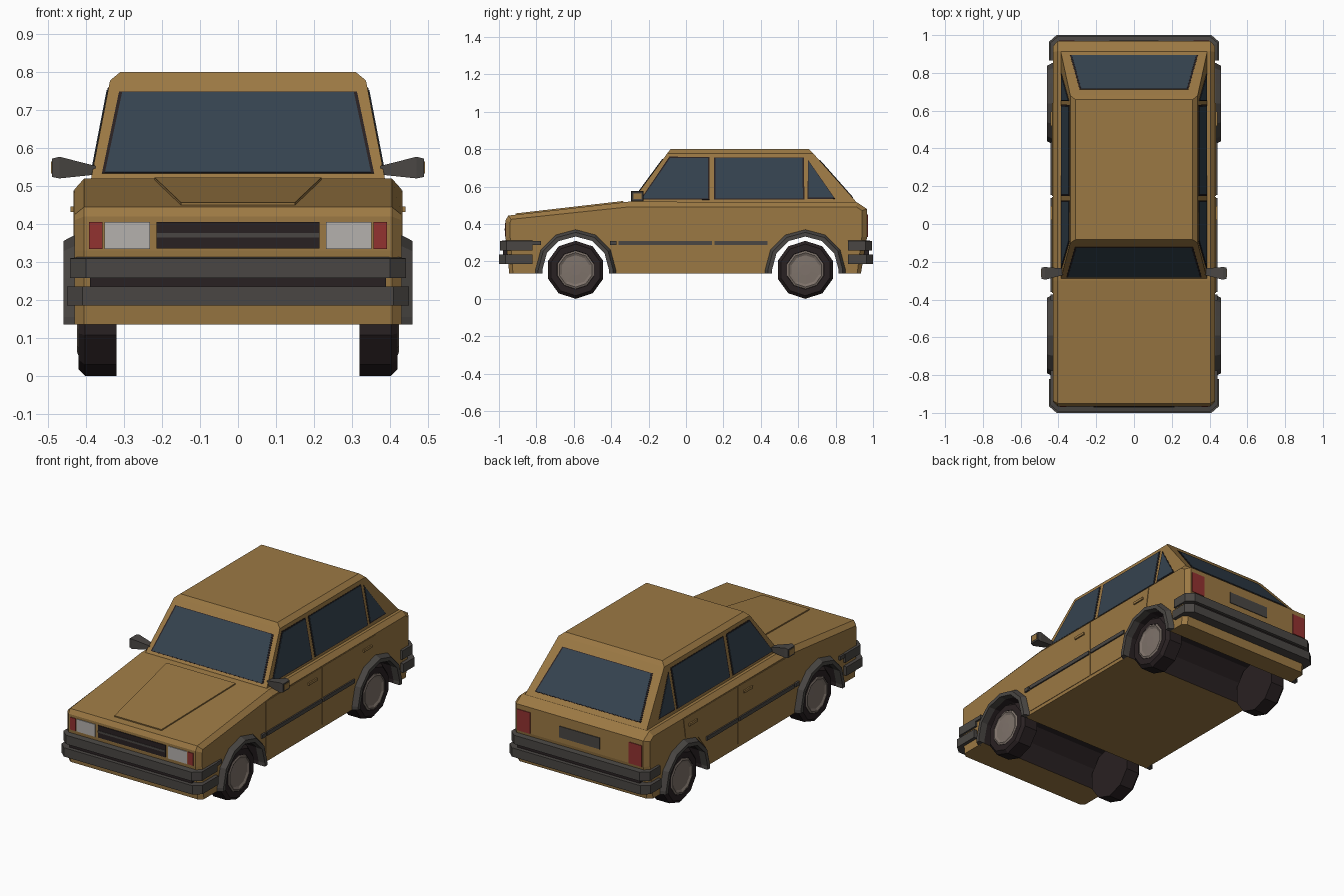
import bpy, bmesh, math
from mathutils import Vector

if "Cube" in bpy.data.objects:
    bpy.data.objects.remove(bpy.data.objects["Cube"])

def material(name, r, g, b):
    m = bpy.data.materials.new(name)
    m.diffuse_color = (r, g, b, 1)
    m.use_nodes = True
    m.node_tree.nodes["Principled BSDF"].inputs["Base Color"].default_value = m.diffuse_color
    return m

GOLD = material("gold_paint", 0.33, 0.19, 0.057)
GLASS = material("blue_glass", 0.035, 0.055, 0.078)
GREY = material("grey_plastic", 0.068, 0.062, 0.057)
DARK = material("dark_rubber", 0.022, 0.015, 0.016)
HUB = material("hub_metal", 0.21, 0.17, 0.145)
RED = material("red_lamp", 0.29, 0.032, 0.03)
LAMP = material("white_lamp", 0.46, 0.44, 0.42)

def loft(name, rings, mat, second=None, second_segments=()):
    """Closed rings joined by quads, capped; some segments may use a second material."""
    bm = bmesh.new()
    vs = [[bm.verts.new(p) for p in ring] for ring in rings]
    n = len(rings[0])
    for a, b in zip(vs, vs[1:]):
        for i in range(n):
            j = (i + 1) % n
            f = bm.faces.new((a[i], a[j], b[j], b[i]))
            f.material_index = 1 if i in second_segments else 0
    bm.faces.new(vs[0])
    bm.faces.new(vs[-1])
    bmesh.ops.recalc_face_normals(bm, faces=bm.faces)
    me = bpy.data.meshes.new(name)
    bm.to_mesh(me)
    bm.free()
    me.materials.append(mat)
    if second:
        me.materials.append(second)
    ob = bpy.data.objects.new(name, me)
    bpy.context.collection.objects.link(ob)
    return ob

def plate(name, pts, mat, t=0.004, grow=0.0):
    """Thin flat plate lying on a planar outline, optionally grown about its middle."""
    pts = [Vector(p) for p in pts]
    mid = sum(pts, Vector()) / len(pts)
    pts = [p + (p - mid).normalized() * grow for p in pts]
    n = (pts[1] - pts[0]).cross(pts[2] - pts[0]).normalized() * t
    return loft(name, [[p - n for p in pts], [p + n for p in pts]], mat)

def box(name, x, y, z, mat):
    return loft(name, [[(x[0], y[0], k), (x[1], y[0], k), (x[1], y[1], k), (x[0], y[1], k)] for k in z], mat)

def window(name, pts):
    plate(name + "_seal", pts, DARK, 0.002, 0.009)
    plate(name, pts, GLASS, 0.004)

def rect_y(name, x0, x1, z0, z1, y, mat, t=0.004):
    plate(name, [(x0, y, z0), (x1, y, z0), (x1, y, z1), (x0, y, z1)], mat, t)

AXLES = {"front": -0.59, "rear": 0.638}
WZ, FLOOR = 0.155, 0.135

def arch(cy, r):
    pts = [(cy - r, FLOOR)]
    for k in range(7):
        a = math.pi - k * math.pi / 6
        pts.append((cy + r * math.cos(a), WZ + r * math.sin(a)))
    return pts + [(cy + r, FLOOR)]

# Lower body: side outline with wheel tunnels, lofted across the width
arches = arch(AXLES["front"], 0.18) + arch(AXLES["rear"], 0.18)
mid_line = [(-0.945, FLOOR)] + arches + [
    (0.935, FLOOR), (0.968, 0.33), (0.968, 0.48), (0.915, 0.515),
    (-0.30, 0.52), (-0.95, 0.445), (-0.965, 0.42), (-0.965, 0.33)]
side_line = [(-0.925, FLOOR)] + arches + [
    (0.915, FLOOR), (0.94, 0.33), (0.94, 0.472), (0.91, 0.492),
    (-0.30, 0.492), (-0.935, 0.425), (-0.94, 0.41), (-0.94, 0.33)]
rings = [[(x, y, z) for y, z in line] for x, line in
         ((-0.43, side_line), (-0.405, mid_line), (0.405, mid_line), (0.43, side_line))]
loft("lower_body", rings, GOLD, DARK, set(range(1, 9)) | set(range(10, 18)))

# Cabin
def cabin_ring(hw, y0, y1, z):
    return [(-hw, y0, z), (hw, y0, z), (hw, y1, z), (-hw, y1, z)]
loft("cabin", [cabin_ring(0.391, -0.306, 0.928, 0.498), cabin_ring(0.337, -0.10, 0.68, 0.778),
               cabin_ring(0.31, -0.083, 0.658, 0.80)], GOLD)

def side_x(z):
    return 0.391 - (z - 0.498) * 0.054 / 0.28
def front_y(z):
    return -0.306 + (z - 0.498) * 0.206 / 0.28
def rear_y(z):
    return 0.928 - (z - 0.498) * 0.248 / 0.28

# Windscreen and rear window
for name, fy, wb, wt, zb, zt in (("windscreen", front_y, 0.35, 0.305, 0.535, 0.745),
                                 ("rear_window", rear_y, 0.33, 0.28, 0.54, 0.738)):
    window(name, [(-wb, fy(zb), zb), (wb, fy(zb), zb), (wt, fy(zt), zt), (-wt, fy(zt), zt)])

# Bonnet panel
def hood_z(y):
    return 0.445 + (y + 0.95) * 0.1154
plate("bonnet_panel", [(-0.15, -0.91, hood_z(-0.91)), (0.15, -0.91, hood_z(-0.91)),
                       (0.22, -0.335, hood_z(-0.335)), (-0.22, -0.335, hood_z(-0.335))], GOLD, 0.007)

# Grille and number plate blank
rect_y("grille", -0.215, 0.215, 0.335, 0.405, -0.965, DARK)
rect_y("grille_bar", -0.215, 0.215, 0.364, 0.376, -0.967, GREY)
rect_y("rear_plate", -0.13, 0.13, 0.36, 0.425, 0.968, GREY)

# Bumpers: two wrapped bars at each end, with a dark strip between
def bumper(name, d, back, hx, hy, cx, z0, z1, slope):
    outer = [(hx, back), (hx, hy - 0.035), (cx, hy)]
    inner = [(hx - 0.04, back), (hx - 0.04, hy - 0.06), (cx - 0.02, hy - 0.06)]
    path = list(zip(outer, inner))
    stations = [(1, p) for p in path] + [(-1, p) for p in reversed(path)]
    loft(name, [[(s * o[0], d * o[1], z0), (s * o[0], d * o[1], z1 - slope),
                 (s * i[0], d * i[1], z1), (s * i[0], d * i[1], z0)] for s, (o, i) in stations], GREY)

for end, d, back in (("front", -1, 0.82), ("rear", 1, 0.865)):
    bumper(end + "_bumper_lower", d, back, 0.45, 1.0, 0.41, 0.185, 0.236, 0.0)
    bumper(end + "_bumper_upper", d, back, 0.442, 0.995, 0.40, 0.258, 0.317, 0.008)
    box(end + "_bumper_gap", (-0.39, 0.39), sorted((d * 0.94, d * 0.978)), (0.23, 0.262), DARK)

for s, side in ((1, "right"), (-1, "left")):
    # Side windows
    for name, yz in (
            ("front_door_window", [(-0.235, 0.535), (0.118, 0.535), (0.118, 0.752), (-0.085, 0.752)]),
            ("rear_door_window", [(0.157, 0.535), (0.625, 0.535), (0.622, 0.752), (0.157, 0.752)]),
            ("quarter_window", [(0.655, 0.54), (0.79, 0.54), (0.655, 0.735)])):
        window(f"{side}_{name}", [(s * side_x(z), y, z) for y, z in yz])

    # Door skins, handles and rub strips
    for name, yz in (
            ("front_door", [(-0.365, 0.155), (0.143, 0.155), (0.143, 0.488), (-0.365, 0.484)]),
            ("rear_door", [(0.149, 0.155), (0.42, 0.155), (0.44, 0.25), (0.51, 0.34),
                           (0.62, 0.375), (0.64, 0.488), (0.149, 0.488)])):
        plate(f"{side}_{name}", [(s * 0.43, y, z) for y, z in yz], GOLD, 0.003)
    for name, y in (("front", 0.02), ("rear", 0.52)):
        box(f"{side}_{name}_door_handle", (s * 0.425, s * 0.441), (y, y + 0.075), (0.432, 0.446), GOLD)
    for i, y in enumerate(((-0.82, -0.775), (-0.405, -0.372), (-0.36, 0.138), (0.153, 0.435))):
        box(f"{side}_rub_strip_{i + 1}", (s * 0.425, s * 0.441), y, (0.288, 0.31), GREY)

    # Lamps
    x = sorted((s * 0.232, s * 0.352))
    rect_y(side + "_headlamp", x[0], x[1], 0.334, 0.405, -0.965, LAMP)
    x = sorted((s * 0.357, s * 0.393))
    rect_y(side + "_front_indicator", x[0], x[1], 0.334, 0.405, -0.965, RED)
    x = sorted((s * 0.315, s * 0.398))
    rect_y(side + "_tail_lamp", x[0], x[1], 0.33, 0.452, 0.968, RED)

    # Door mirror
    def mirror_ring(x, y0, y1, z0, z1):
        return [(s * x, y0, z0), (s * x, y1, z0), (s * x, y1, z1), (s * x, y0, z1)]
    loft(side + "_mirror", [mirror_ring(0.375, -0.27, -0.235, 0.53, 0.553),
                            mirror_ring(0.47, -0.295, -0.228, 0.52, 0.577),
                            mirror_ring(0.49, -0.29, -0.23, 0.524, 0.572)], GREY)
    plate(side + "_mirror_cap", mirror_ring(0.49, -0.281, -0.239, 0.533, 0.564), GOLD, 0.002)

    for end, cy in AXLES.items():
        # Wheel arch flare
        section = [(0.42, 0.178), (0.46, 0.178), (0.46, 0.2), (0.432, 0.215), (0.42, 0.215)]
        lines = [[(s * x, y, z) for y, z in arch(cy, r)] for x, r in section]
        loft(f"{side}_{end}_arch_flare", list(zip(*lines)), GREY)

        # Tyre and hub, ten sided with a corner at the top
        def disc(x, r):
            return [(s * x, cy + r * math.sin(k * math.pi / 5), WZ + r * math.cos(k * math.pi / 5))
                    for k in range(10)]
        loft(f"{side}_{end}_tyre", [disc(0.32, 0.155), disc(0.403, 0.155), disc(0.42, 0.138),
                                    disc(0.42, 0.104), disc(0.41, 0.1)], DARK)
        loft(f"{side}_{end}_hub", [disc(0.40, 0.104), disc(0.42, 0.102), disc(0.424, 0.092),
                                   disc(0.417, 0.078), disc(0.419, 0.03)], HUB)
